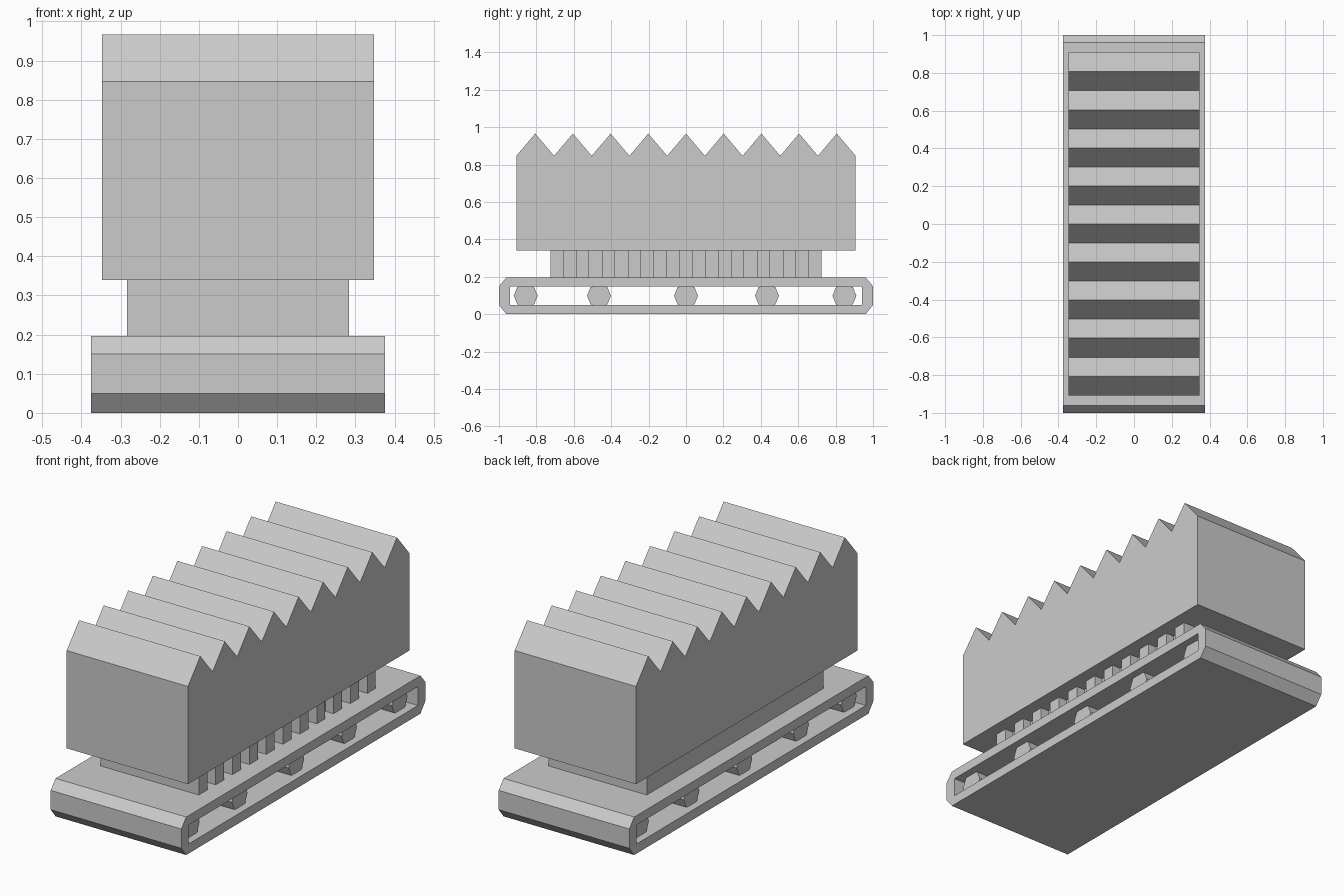
import bpy, bmesh, math
from mathutils import Vector

if "Cube" in bpy.data.objects:
    bpy.data.objects.remove(bpy.data.objects["Cube"])


def prism(name, loops, start, end, axis="x"):
    """Fill 2D loops (later loops are holes) and extrude along an axis."""
    bm = bmesh.new()
    for loop in loops:
        vs = [bm.verts.new((start, a, b) if axis == "x" else (a, b, start)) for a, b in loop]
        for i, v in enumerate(vs):
            bm.edges.new((v, vs[(i + 1) % len(vs)]))
    bmesh.ops.triangle_fill(bm, edges=bm.edges[:], use_beauty=True)
    result = bmesh.ops.extrude_face_region(bm, geom=bm.faces[:], use_keep_orig=True)
    moved = [g for g in result["geom"] if isinstance(g, bmesh.types.BMVert)]
    step = Vector((end - start, 0, 0)) if axis == "x" else Vector((0, 0, end - start))
    bmesh.ops.translate(bm, verts=moved, vec=step)
    bmesh.ops.recalc_face_normals(bm, faces=bm.faces[:])
    mesh = bpy.data.meshes.new(name)
    bm.to_mesh(mesh)
    bm.free()
    obj = bpy.data.objects.new(name, mesh)
    bpy.context.collection.objects.link(obj)
    return obj


# Track belt: chamfered outer band with a through opening
outer = [(-0.96, 0), (0.96, 0), (1, 0.05), (1, 0.15),
         (0.96, 0.197), (-0.96, 0.197), (-1, 0.15), (-1, 0.05)]
inner = [(-0.94, 0.05), (0.94, 0.05), (0.94, 0.148), (-0.94, 0.148)]
prism("track_belt", [outer, inner], -0.375, 0.375)

# Octagonal rollers inside the belt
for i, y in enumerate((-0.857, -0.465, 0.0, 0.433, 0.847)):
    octagon = [(y + 0.064 * math.cos(k * math.pi / 4),
                0.099 + 0.064 * math.sin(k * math.pi / 4)) for k in range(8)]
    prism(f"roller_{i + 1}", [octagon], -0.335, 0.335)

# Pedestal: plain on the left, vertical grooves along the right
half, cells, face, floor = 0.725, 21, 0.283, 0.235
cell = 2 * half / cells
plan = [(-face, half), (-face, -half)]
for i in range(cells):
    x = face if i % 2 == 0 else floor
    plan += [(x, -half + i * cell), (x, -half + (i + 1) * cell)]
prism("ribbed_pedestal", [plan], 0.197, 0.34, axis="z")

# Upper block with a sawtooth top
teeth, reach = 9, 0.907
pitch = 2 * reach / teeth
side = [(-reach, 0.34), (reach, 0.34)]
for i in range(teeth):
    y = reach - i * pitch
    side += [(y, 0.847), (y - pitch / 2, 0.966)]
side.append((-reach, 0.847))
prism("sawtooth_block", [side], -0.348, 0.348)
